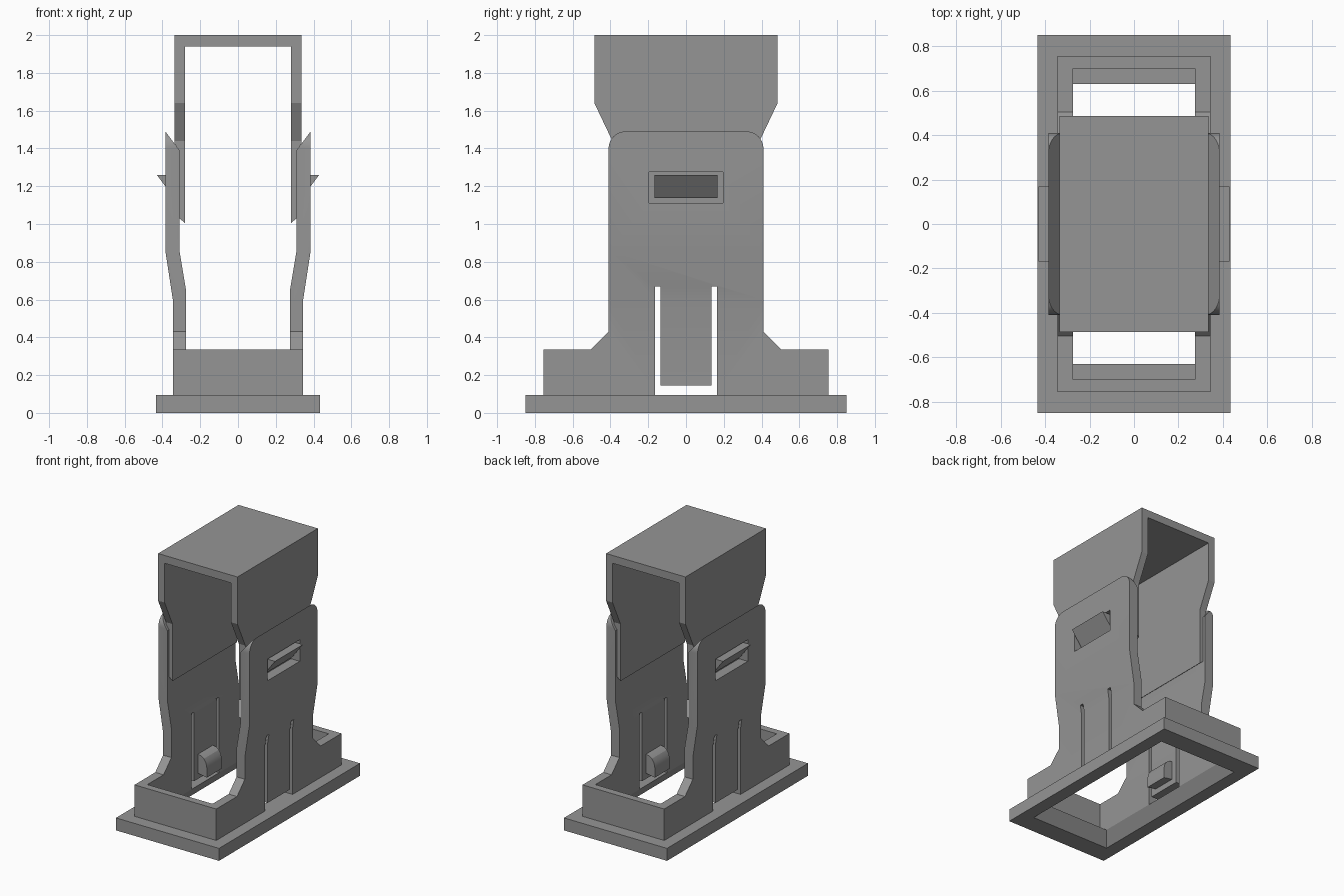
import bpy, bmesh, math

cube = bpy.data.objects.get("Cube")
if cube:
    bpy.data.objects.remove(cube, do_unlink=True)

grey = bpy.data.materials.new("plain_grey")
grey.use_nodes = True
grey.diffuse_color = (0.3, 0.3, 0.3, 1)
grey.node_tree.nodes["Principled BSDF"].inputs["Base Color"].default_value = (0.3, 0.3, 0.3, 1)


def add_object(name, bm):
    bmesh.ops.recalc_face_normals(bm, faces=bm.faces)
    mesh = bpy.data.meshes.new(name)
    bm.to_mesh(mesh)
    bm.free()
    mesh.materials.append(grey)
    obj = bpy.data.objects.new(name, mesh)
    bpy.context.collection.objects.link(obj)
    return obj


def prism(name, outline, axis, start, end):
    """Extrude an outline of (x, z) along y, or of (y, z) along x."""
    bm = bmesh.new()
    place = (lambda p, d: (d, p[0], p[1])) if axis == "x" else (lambda p, d: (p[0], d, p[1]))
    face = bm.faces.new([bm.verts.new(place(p, start)) for p in outline])
    grown = bmesh.ops.extrude_face_region(bm, geom=[face])["geom"]
    shift = place((0, 0), end - start)
    bmesh.ops.translate(bm, vec=shift, verts=[v for v in grown if isinstance(v, bmesh.types.BMVert)])
    return add_object(name, bm)


def rect(half, low, high):
    return [(-half, low), (half, low), (half, high), (-half, high)]


def both_sides(half):
    """Complete a right-hand outline, bottom to top, with its mirror image."""
    return half + [(-a, b) for a, b in reversed(half)]


def carve(obj, cutter, operation):
    mod = obj.modifiers.new("carve", "BOOLEAN")
    mod.operation = operation
    mod.solver = "EXACT"
    mod.object = cutter
    bpy.context.view_layer.update()
    deps = bpy.context.evaluated_depsgraph_get()
    mesh = bpy.data.meshes.new_from_object(obj.evaluated_get(deps))
    obj.modifiers.clear()
    obj.data = mesh
    bpy.data.objects.remove(cutter, do_unlink=True)


def mirror(obj, axis):
    mod = obj.modifiers.new("mirror", "MIRROR")
    mod.use_axis = [axis == "x", axis == "y", False]
    mod.use_mirror_merge = False


# Base flange with a tapered opening
bm = bmesh.new()
rings = []
for hx, hy, z in [(0.435, 0.85, 0), (0.435, 0.85, 0.095), (0.275, 0.63, 0.095), (0.335, 0.70, 0)]:
    rings.append([bm.verts.new((sx * hx, sy * hy, z))
                  for sx, sy in [(-1, -1), (1, -1), (1, 1), (-1, 1)]])
for i in range(4):
    a, b = rings[i], rings[(i + 1) % 4]
    for j in range(4):
        k = (j + 1) % 4
        bm.faces.new((a[j], a[k], b[k], b[j]))
add_object("base_flange", bm)

# End walls of the collar
collar = prism("collar_end_walls", rect(0.275, 0.095, 0.335), "y", 0.70, 0.755)
mirror(collar, "y")

# Side legs: bent section trimmed to the flared, round-topped outline
leg = prism("side_legs", [(0.345, 0.095), (0.345, 0.6), (0.385, 0.86), (0.385, 1.49),
                          (0.31, 1.39), (0.31, 0.86), (0.275, 0.65), (0.275, 0.095)],
            "y", -0.755, 0.755)
arc = [(0.32 + 0.09 * math.cos(t), 1.40 + 0.09 * math.sin(t))
       for t in [i * math.pi / 16 for i in range(9)]]
outline = both_sides([(0.755, 0.05), (0.755, 0.335), (0.505, 0.335), (0.41, 0.43)] + arc)
carve(leg, prism("leg_trim", outline, "x", 0.2, 0.5), "INTERSECT")

# Slots that free the spring tab, and the latch window
slot = both_sides([(0.165, 0.05), (0.165, 0.67), (0.135, 0.67), (0.135, 0.145)])
carve(leg, prism("slot_cutter", slot, "x", 0.2, 0.5), "DIFFERENCE")
carve(leg, prism("window_cutter", rect(0.195, 1.11, 1.275), "x", 0.2, 0.5), "DIFFERENCE")
mirror(leg, "x")

# Rounded catch on the inside of each spring tab
catch = prism("tab_catches", [(0.28, 0.19), (0.2, 0.175), (0.2, 0.25), (0.208, 0.285),
                              (0.225, 0.312), (0.25, 0.328), (0.28, 0.335)], "y", -0.09, 0.09)
mirror(catch, "x")

# Cap: arch with inner plates, narrowed below the head
section = both_sides([(0.28, 1.005), (0.31, 1.03), (0.31, 1.39), (0.335, 1.425), (0.335, 2)])
section += [(-0.28, 1.94), (0.28, 1.94)]
section = [(0.28, 1.94), (0.28, 1.005), (0.31, 1.03), (0.31, 1.39), (0.335, 1.425), (0.335, 2),
           (-0.335, 2), (-0.335, 1.425), (-0.31, 1.39), (-0.31, 1.03), (-0.28, 1.005), (-0.28, 1.94)]
cap = prism("cap", section, "y", -0.485, 0.485)
side = both_sides([(0.39, 0.9), (0.39, 1.44), (0.485, 1.64), (0.485, 2.1)])
carve(cap, prism("cap_trim", side, "x", -0.5, 0.5), "INTERSECT")

# Wedge hooks standing out through the windows
hook = prism("latch_hooks", [(0.305, 1.14), (0.34, 1.14), (0.43, 1.26), (0.305, 1.26)],
             "y", -0.168, 0.168)
mirror(hook, "x")

# Soften only the rounded faces
for obj in (leg, catch):
    bpy.ops.object.select_all(action="DESELECT")
    obj.select_set(True)
    bpy.context.view_layer.objects.active = obj
    bpy.ops.object.shade_smooth_by_angle(angle=math.radians(25))
    obj.select_set(False)
